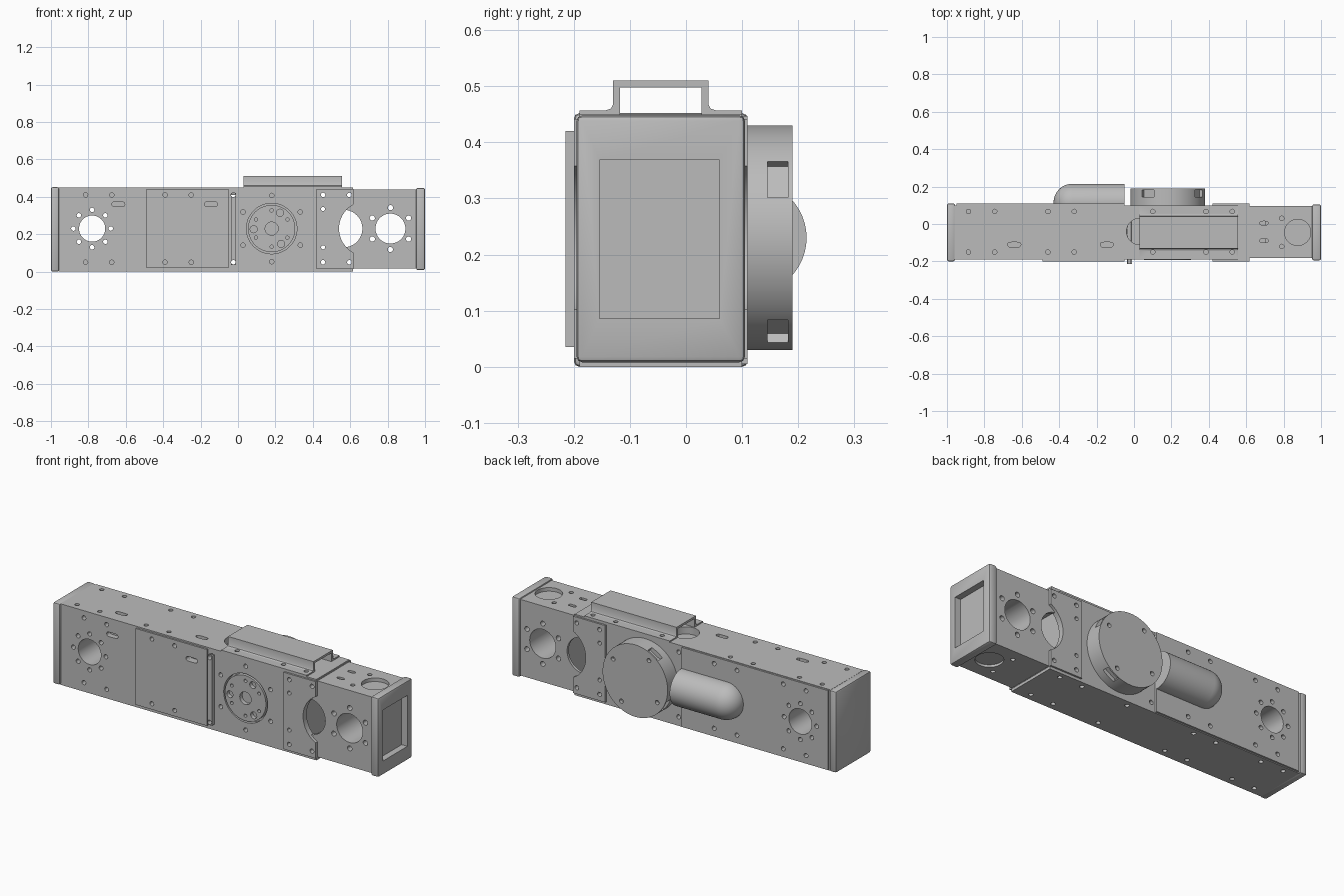
import bpy, bmesh, math
from mathutils import Matrix, Vector

if "Cube" in bpy.data.objects:
    bpy.data.objects.remove(bpy.data.objects["Cube"], do_unlink=True)

metal = bpy.data.materials.new("light_grey_metal")
metal.use_nodes = True
GREY = (0.5, 0.5, 0.5, 1)
metal.diffuse_color = GREY
metal.node_tree.nodes["Principled BSDF"].inputs["Base Color"].default_value = GREY

MID = 0.23      # height of the main hole axis
THROUGH = (-0.4, 0.4)
FRONT = (-0.3, -0.16)
BACK = (0.07, 0.15)
TOP = (0.42, 0.6)
BOTTOM = (-0.1, 0.03)


def box(bm, x, y, z):
    size = (x[1] - x[0], y[1] - y[0], z[1] - z[0])
    mid = Vector((sum(x) / 2, sum(y) / 2, sum(z) / 2))
    bmesh.ops.create_cube(bm, size=1, matrix=Matrix.Translation(mid) @ Matrix.Diagonal((*size, 1)))


def rod(bm, axis, a, b, span, r, seg=16):
    """Cylinder along y at (x=a, z=b), or along z at (x=a, y=b)."""
    mid = sum(span) / 2
    if axis == 'y':
        m = Matrix.Translation((a, mid, b)) @ Matrix.Rotation(math.pi / 2, 4, 'X')
    else:
        m = Matrix.Translation((a, b, mid))
    bmesh.ops.create_cone(bm, cap_ends=True, segments=seg, radius1=r, radius2=r,
                          depth=span[1] - span[0], matrix=m)


def slot(bm, axis, a, b, span, w=0.07, h=0.026):
    """Rounded slot, long side along x."""
    start = len(bm.verts)
    rod(bm, axis, a, b, span, h / 2)
    bm.verts.ensure_lookup_table()
    for v in bm.verts[start:]:
        if abs(v.co.x - a) > 1e-4:
            v.co.x += math.copysign((w - h) / 2, v.co.x - a)


def ring(cx, cz, r, n, start=0):
    for i in range(n):
        t = math.radians(start + 360 * i / n)
        yield cx + r * math.cos(t), cz + r * math.sin(t)


def finish(name, bm, smooth=True):
    bmesh.ops.recalc_face_normals(bm, faces=bm.faces)
    me = bpy.data.meshes.new(name)
    bm.to_mesh(me)
    bm.free()
    ob = bpy.data.objects.new(name, me)
    bpy.context.collection.objects.link(ob)
    me.materials.append(metal)
    return ob


def part(name, build, *args, **kw):
    bm = bmesh.new()
    build(bm, *args, **kw)
    return finish(name, bm)


def bake(ob):
    """Replace the mesh by its modified version."""
    dg = bpy.context.evaluated_depsgraph_get()
    me = bpy.data.meshes.new_from_object(ob.evaluated_get(dg))
    ob.modifiers.clear()
    ob.data = me


def cut(ob, build, *args, **kw):
    tool = part("cutter", build, *args, **kw)
    tool.hide_render = True
    mod = ob.modifiers.new("cut", 'BOOLEAN')
    mod.operation, mod.solver, mod.object = 'DIFFERENCE', 'EXACT', tool
    bake(ob)
    bpy.data.objects.remove(tool, do_unlink=True)


def bevel(ob, width, seg=2):
    mod = ob.modifiers.new("bevel", 'BEVEL')
    mod.width, mod.segments = width, seg
    bake(ob)


def shared_holes(bm):
    # main bores with their bolt circles
    rod(bm, 'y', -0.78, MID, THROUGH, 0.07, 48)
    rod(bm, 'y', 0.815, MID, THROUGH, 0.08, 48)
    for x, z in ring(-0.78, MID, 0.1, 8):
        rod(bm, 'y', x, z, THROUGH, 0.012)
    for x, z in ring(0.815, MID, 0.112, 6, 30):
        rod(bm, 'y', x, z, THROUGH, 0.014)
    # rows along the upper and lower edges
    for z in (0.05, 0.41):
        for x in (-0.025, 0.455, 0.595):
            rod(bm, 'y', x, z, THROUGH, 0.012)
        for x in (-0.815, -0.675, -0.39, -0.25):
            for side in (FRONT, BACK):
                rod(bm, 'y', x, z, side, 0.012)
    for z in (0.13, 0.335):
        rod(bm, 'y', 0.455, z, THROUGH, 0.011)
    for x in (-0.64, -0.145):
        slot(bm, 'y', x, 0.36, FRONT)
        slot(bm, 'z', x, -0.11, TOP)
    # rows on top and bottom
    for side in (TOP, BOTTOM):
        for y in (-0.15, 0.067):
            for x in (-0.885, -0.745, -0.46, -0.32, 0.1, 0.385, 0.525):
                rod(bm, 'z', x, y, side, 0.012)
        for y in (-0.12, 0.03):
            rod(bm, 'z', 0.79, y, side, 0.012)
        rod(bm, 'z', 0.875, -0.045, side, 0.07, 48)
    for y in (-0.09, 0.005):
        slot(bm, 'z', 0.695, y, TOP, 0.045, 0.02)
    rod(bm, 'z', 0.03, -0.04, (0.41, 0.452), 0.07, 48)
    # flange seat with its bolt circle
    rod(bm, 'y', 0.18, MID, (-0.3, -0.165), 0.135, 64)
    for x, z in ring(0.18, MID, 0.177, 6, 30):
        rod(bm, 'y', x, z, FRONT, 0.012)


# housing, sliding tube and cover plates
housing = part("housing", box, (-0.96, 0.615), (-0.19, 0.1), (0, 0.45))
tube = part("sliding_tube", box, (0.42, 0.96), (-0.183, 0.095), (0.017, 0.44))
collar = part("collar_plates", box, (0.42, 0.617), (-0.2, 0.11), (0.015, 0.442))
front_cover = part("front_cover", box, (-0.49, -0.05), (-0.2, -0.18), (0.018, 0.442))
back_cover = part("back_cover", box, (-0.95, -0.05), (0.09, 0.11), (0.005, 0.447))
strip = part("front_strip", box, (-0.038, -0.01), (-0.215, -0.18), (0.035, 0.42))

for ob in (housing, tube, collar):
    cut(ob, box, (0.48, 0.7), (-0.168, 0.08), (0.035, 0.422))
for ob in (housing, collar):
    cut(ob, rod, 'y', 0.685, MID, THROUGH, 0.145, 64)
cut(tube, rod, 'y', 0.565, MID, THROUGH, 0.1, 64)

# hat-shaped handle bracket
half = [(0.145, 0.45), (0.145, 0.457), (0.098, 0.457), (0.089, 0.46), (0.085, 0.468),
        (0.085, 0.51)]
inner = [(0.073, 0.498), (0.073, 0.45)]
bm = bmesh.new()
c = -0.045
outline = [(c - u, z) for u, z in half] + [(c + u, z) for u, z in reversed(half)]
outline += [(c + u, z) for u, z in reversed(inner)] + [(c - u, z) for u, z in inner]
face = bm.faces.new([bm.verts.new((0.03, y, z)) for y, z in outline])
side = bmesh.ops.extrude_face_region(bm, geom=[face])
bmesh.ops.translate(bm, vec=(0.525, 0, 0),
                    verts=[v for v in side["geom"] if isinstance(v, bmesh.types.BMVert)])
handle = finish("handle", bm)

for ob in (housing, tube, collar, front_cover, back_cover, strip, handle):
    cut(ob, shared_holes)

# front flange
flange = part("front_flange", rod, 'y', 0.18, MID, (-0.18, -0.192), 0.126, 64)
bpy.data.objects.remove(flange, do_unlink=True)
flange = part("front_flange", rod, 'y', 0.18, MID, (-0.192, -0.16), 0.126, 64)


def flange_holes(bm):
    rod(bm, 'y', 0.18, MID, (-0.3, -0.17), 0.035, 32)
    for x, z in ring(0.18, MID, 0.096, 3, 62):
        rod(bm, 'y', x, z, (-0.3, -0.17), 0.019, 24)
    for x, z in ring(0.18, MID, 0.097, 6, 30):
        rod(bm, 'y', x, z, (-0.3, -0.17), 0.009)


cut(flange, flange_holes)

# rear drum with four side windows and face screws
drum = part("rear_drum", rod, 'y', 0.18, MID, (0.095, 0.19), 0.2, 96)


def drum_cuts(bm):
    for i in range(4):
        turn = Matrix.Translation((0.18, 0, MID)) @ Matrix.Rotation(
            -math.radians(32 + 90 * i), 4, 'Y')
        first = len(bm.verts)
        box(bm, (0.178, 0.25), (0.145, 0.182), (-0.038, 0.038))
        bm.verts.ensure_lookup_table()
        bmesh.ops.transform(bm, matrix=turn, verts=bm.verts[first:])
    for x, z in ring(0.18, MID, 0.16, 4, 32):
        rod(bm, 'y', x, z, (0.17, 0.3), 0.012)


cut(drum, drum_cuts)

# motor pod: a domed cylinder along x
R = 0.1
bm = bmesh.new()
path = [(-R * math.cos(t), R * math.sin(t)) for t in (math.pi / 2 * i / 12 for i in range(13))]
path += [(0.28, R), (0.28, 0)]
line = [bm.verts.new((-0.33 + x, 0.115, MID + r)) for x, r in path]
edges = [bm.edges.new(pair) for pair in zip(line, line[1:])]
bmesh.ops.spin(bm, geom=line + edges, cent=(0, 0.115, MID), axis=(1, 0, 0),
               angle=2 * math.pi, steps=48, use_merge=True)
bmesh.ops.remove_doubles(bm, verts=bm.verts, dist=1e-5)
motor = finish("motor_pod", bm)

# end caps
left = part("plain_end_cap", box, (-1, -0.957), (-0.2, 0.11), (0, 0.452))
right = part("recessed_end_cap", box, (0.952, 1), (-0.195, 0.105), (0.008, 0.448))
for ob in (left, right):
    bevel(ob, 0.01)
cut(right, box, (0.965, 1.1), (-0.154, 0.06), (0.086, 0.369))

# smooth round surfaces, keep edges sharp
bpy.ops.object.select_all(action='DESELECT')
for ob in (housing, tube, collar, front_cover, back_cover, strip, handle,
           flange, drum, motor, left, right):
    ob.select_set(True)
    bpy.context.view_layer.objects.active = ob
bpy.ops.object.shade_smooth_by_angle(angle=math.radians(30))
